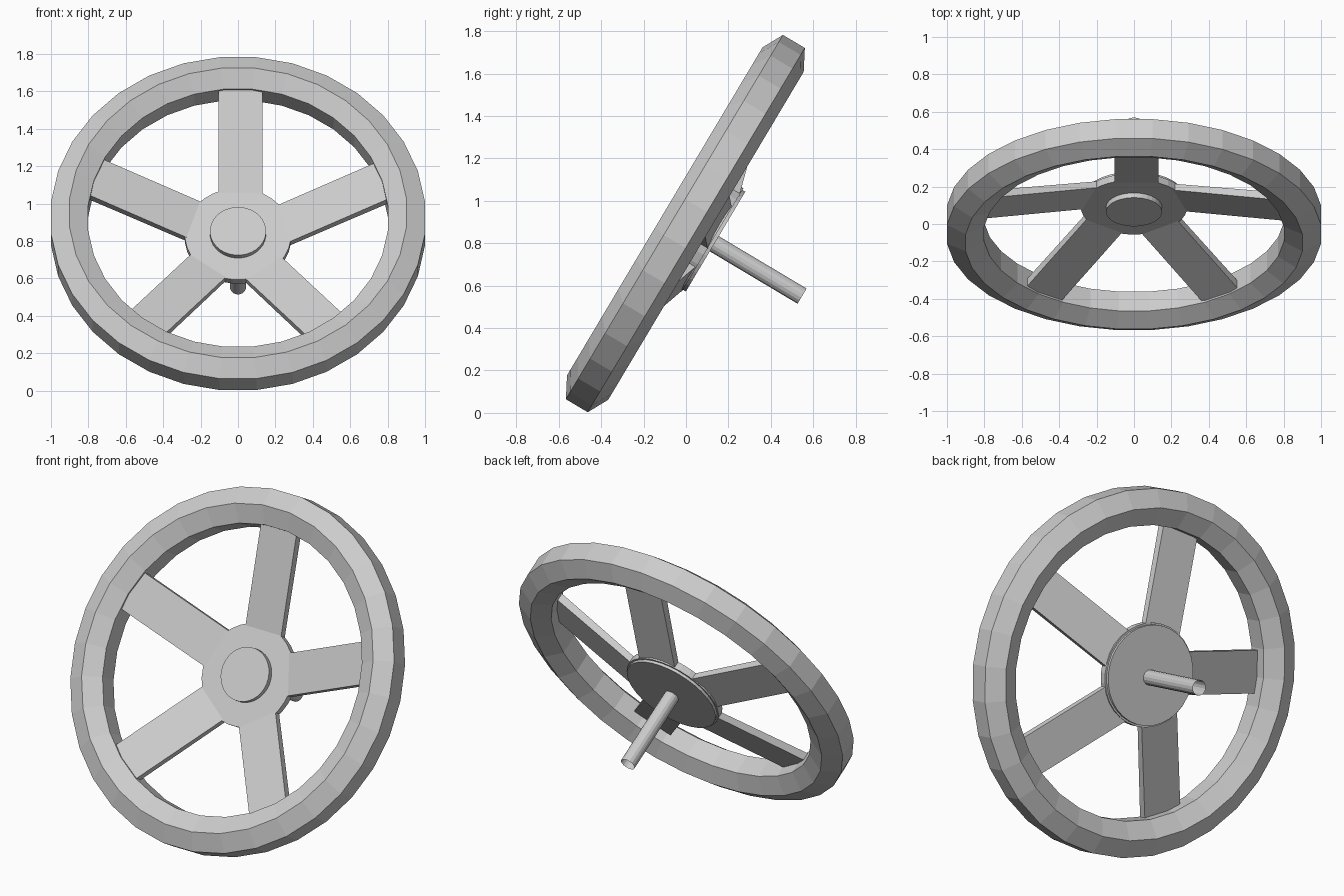
import bpy, bmesh, math
from mathutils import Matrix, Vector

if "Cube" in bpy.data.objects:
    bpy.data.objects.remove(bpy.data.objects["Cube"])

# Local frame: wheel lies in XY, Z points to the driver; then tilted as a whole
TILT = Matrix.Translation((0, -0.003, 0.893)) @ Matrix.Rotation(math.radians(59.2), 4, 'X')


def make_object(name, bm):
    bmesh.ops.recalc_face_normals(bm, faces=bm.faces)
    mesh = bpy.data.meshes.new(name)
    bm.to_mesh(mesh)
    bm.free()
    ob = bpy.data.objects.new(name, mesh)
    ob.matrix_world = TILT
    bpy.context.collection.objects.link(ob)
    return ob


def lathe(name, profile, sides, closed=False, y=0.0):
    """Revolve (radius, z) points about Z; radius 0 closes to a point."""
    bm = bmesh.new()
    rings = []
    for r, z in profile:
        ring = []
        for i in range(sides):
            a = 2 * math.pi * (i + 0.5) / sides
            ring.append(bm.verts.new((r * math.cos(a), r * math.sin(a) + y, z)))
        rings.append(ring)
    n = len(rings)
    for k in range(n if closed else n - 1):
        a, b = rings[k], rings[(k + 1) % n]
        for i in range(sides):
            j = (i + 1) % sides
            bm.faces.new((a[i], a[j], b[j], b[i]))
    return bm, rings


def disc(name, profile, sides, caps=True, y=0.0):
    bm, rings = lathe(name, profile, sides, y=y)
    if caps:
        bm.faces.new(rings[0])
        bm.faces.new(rings[-1])
    return make_object(name, bm)


# Rim: hexagonal section, 32 segments
rim_profile = [(1.005, 0.06), (0.905, 0.113), (0.805, 0.06),
               (0.805, -0.06), (0.905, -0.113), (1.005, -0.06)]
bm, _ = lathe("rim", rim_profile, 32, closed=True)
make_object("rim", bm)

# Five flat spokes sloping back from the rim to the hub
for k in range(5):
    bm = bmesh.new()
    section = [(0.20, -0.124), (0.82, 0.055), (0.82, 0.008), (0.20, -0.163)]
    sides = [[bm.verts.new((x, r, z)) for r, z in section] for x in (-0.105, 0.13)]
    bm.faces.new(sides[0])
    bm.faces.new(sides[1])
    for i in range(4):
        j = (i + 1) % 4
        bm.faces.new((sides[0][i], sides[0][j], sides[1][j], sides[1][i]))
    bmesh.ops.rotate(bm, verts=bm.verts, cent=Vector((0, 0, 0)),
                     matrix=Matrix.Rotation(math.radians(72 * k), 3, 'Z'))
    make_object(f"spoke_{k + 1}", bm)

# Hub disc, with back plate and front cap
disc("hub", [(0.285, -0.108), (0.285, -0.15)], 32)
disc("hub_back_plate", [(0.275, -0.145), (0.275, -0.166)], 32)
disc("hub_cap", [(0.15, -0.078), (0.15, -0.112)], 32)

# Steering column, open tube end
disc("column", [(0.0425, -0.16), (0.0425, -0.648)], 16, caps=False, y=-0.012)
